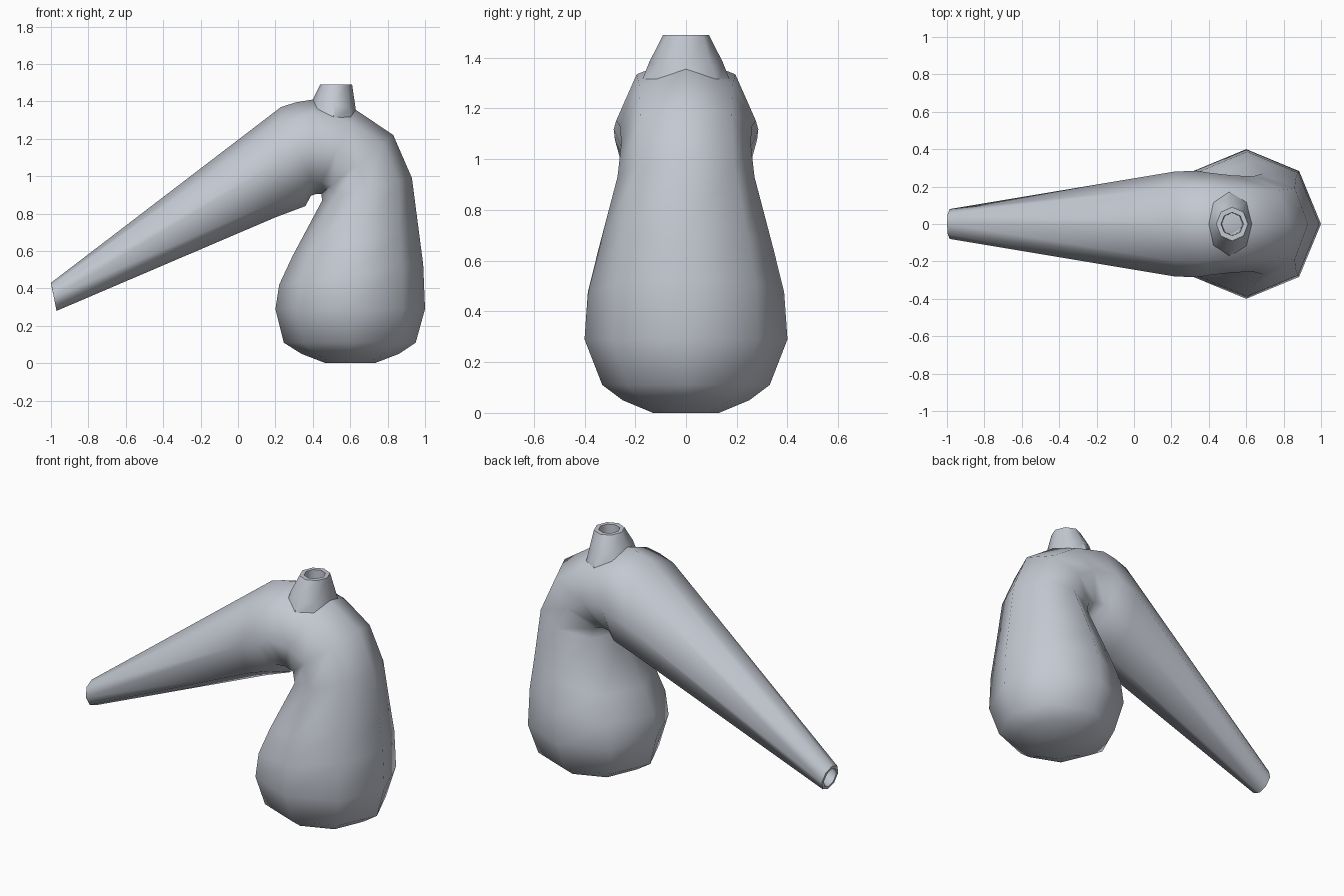
import bpy, bmesh, math
from mathutils import Vector

if "Cube" in bpy.data.objects:
    bpy.data.objects.remove(bpy.data.objects["Cube"])

SIDES = 8
mat = bpy.data.materials.new("pale grey glass")
mat.diffuse_color = (0.55, 0.58, 0.64, 1)
mat.use_nodes = True
mat.node_tree.nodes["Principled BSDF"].inputs["Base Color"].default_value = mat.diffuse_color


def ring(bm, a, b, w):
    """Ellipse ring: a and b are opposite (x, z) points, w is the half width in y."""
    a, b = Vector((a[0], 0, a[1])), Vector((b[0], 0, b[1]))
    mid, half = (a + b) / 2, (a - b) / 2
    angles = [2 * math.pi * i / SIDES for i in range(SIDES)]
    return [bm.verts.new(mid + half * math.cos(t) + Vector((0, w * math.sin(t), 0)))
            for t in angles]


def loft(name, sections):
    """Skin the sections into one closed surface."""
    bm = bmesh.new()
    rings = [ring(bm, *s) for s in sections]
    for r, s in zip(rings, rings[1:]):
        for i in range(SIDES):
            j = (i + 1) % SIDES
            bm.faces.new((r[i], r[j], s[j], s[i]))
    bm.faces.new(rings[0])
    bm.faces.new(rings[-1])
    bmesh.ops.recalc_face_normals(bm, faces=bm.faces)
    me = bpy.data.meshes.new(name)
    bm.to_mesh(me)
    bm.free()
    me.materials.append(mat)
    ob = bpy.data.objects.new(name, me)
    bpy.context.collection.objects.link(ob)
    bpy.ops.object.select_all(action='DESELECT')
    ob.select_set(True)
    bpy.context.view_layer.objects.active = ob
    bpy.ops.object.shade_smooth_by_angle(angle=math.radians(50))
    return ob


# Bulb, bend and long spout as one bent tube, ending in a hollow tip
loft("flask_body", [
    ((0.73, 0.00), (0.47, 0.00), 0.13),
    ((0.86, 0.05), (0.34, 0.05), 0.25),
    ((0.95, 0.11), (0.245, 0.11), 0.33),
    ((1.00, 0.29), (0.20, 0.29), 0.40),
    ((0.99, 0.53), (0.22, 0.42), 0.387),
    ((0.965, 0.72), (0.29, 0.57), 0.345),
    ((0.93, 0.99), (0.45, 0.87), 0.27),
    ((0.83, 1.22), (0.445, 0.905), 0.255),
    ((0.63, 1.355), (0.42, 0.905), 0.26),
    ((0.40, 1.41), (0.39, 0.895), 0.275),
    ((0.31, 1.395), (0.36, 0.84), 0.285),
    ((0.23, 1.37), (0.20, 0.78), 0.28),
    ((-1.00, 0.43), (-0.97, 0.28), 0.08),
    ((-0.997, 0.412), (-0.974, 0.298), 0.06),
    ((-0.80, 0.53), (-0.78, 0.41), 0.06),
])

# Short filling neck on top, with a hole in it
loft("filling_neck", [
    ((0.645, 1.27), (0.375, 1.32), 0.18),
    ((0.63, 1.355), (0.40, 1.41), 0.145),
    ((0.61, 1.49), (0.44, 1.49), 0.09),
    ((0.585, 1.49), (0.465, 1.49), 0.062),
    ((0.58, 1.36), (0.47, 1.36), 0.06),
])
